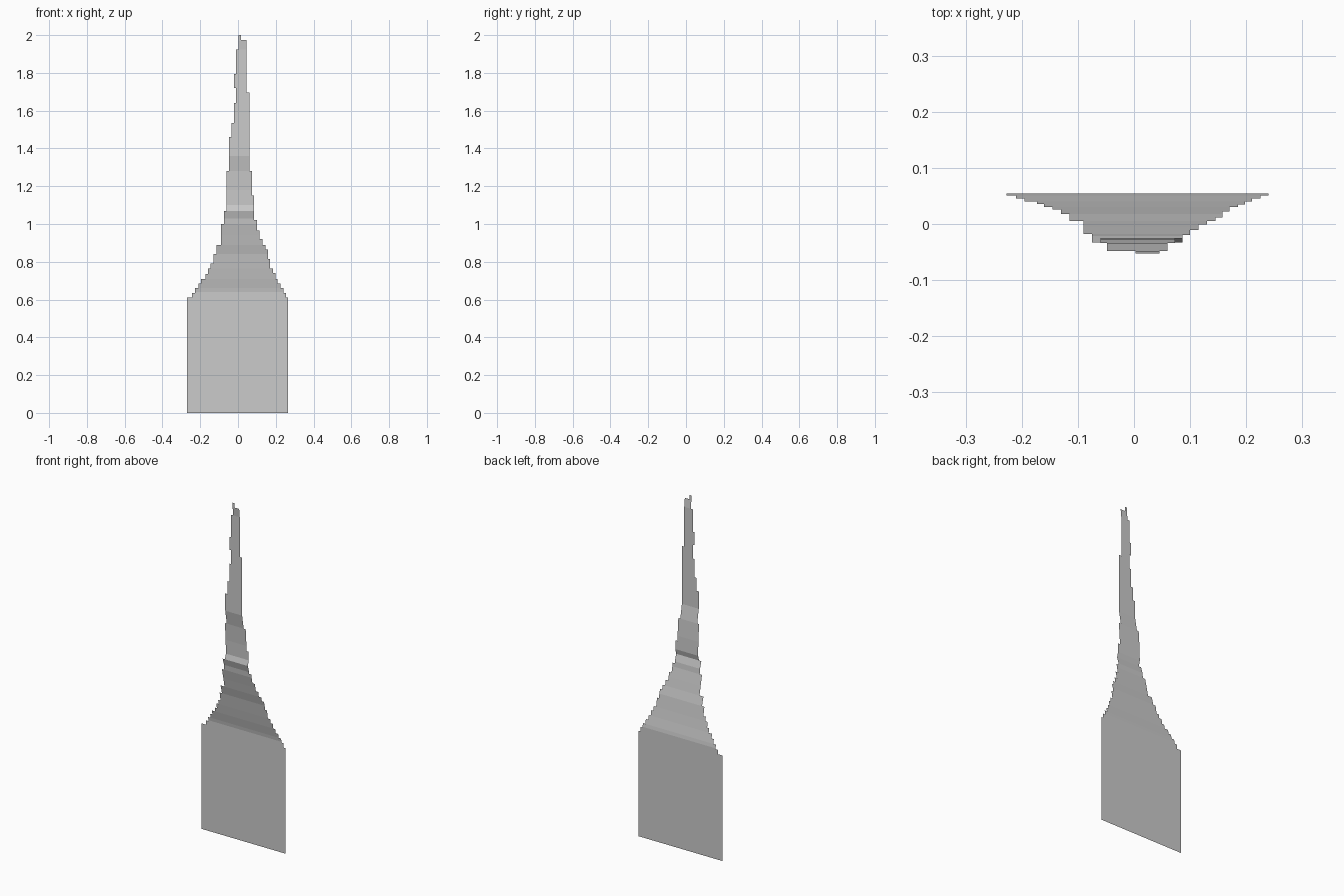
import bpy

if "Cube" in bpy.data.objects:
    bpy.data.objects.remove(bpy.data.objects["Cube"])

# Stepped silhouettes: (edge x, height up to which that x holds)
LEFT = [(-.27, .61), (-.243, .635), (-.227, .66), (-.21, .685), (-.195, .71),
        (-.173, .735), (-.16, .765), (-.145, .79), (-.13, .84), (-.115, .89),
        (-.09, 1.0), (-.075, 1.07), (-.06, 1.28), (-.048, 1.46), (-.034, 1.535),
        (-.021, 1.64), (-.01, 1.72), (-.021, 1.795), (-.01, 1.925), (.003, 2.0)]
RIGHT = [(.265, .61), (.253, .635), (.24, .66), (.225, .685), (.21, .71),
         (.198, .74), (.185, .765), (.17, .815), (.158, .865), (.145, .89),
         (.13, .92), (.115, .965), (.10, 1.02), (.086, 1.15), (.073, 1.28),
         (.06, 1.695), (.045, 1.975), (.016, 2.0)]
# Side profile of the sheet: (height, y)
BEND = [(0, .054), (.64, .054), (.66, .051), (.71, .04), (.765, .03), (.84, .018),
        (.89, .005), (.94, -.005), (1.0, -.018), (1.03, -.021), (1.07, -.033),
        (1.10, -.025), (1.18, -.027), (1.28, -.034), (1.36, -.048),
        (1.925, -.048), (1.97, -.053), (2.0, -.053)]


def edge_at(steps, z):
    return next(x for x, top in steps if z < top)


def bend_at(z):
    for (z0, y0), (z1, y1) in zip(BEND, BEND[1:]):
        if z <= z1:
            return y0 + (y1 - y0) * (z - z0) / (z1 - z0)
    return BEND[-1][1]


def build_sheet(name, z_min, z_max):
    """Stack flat strips between every step of the outline and the profile."""
    levels = sorted({z for _, z in LEFT + RIGHT} | {z for z, _ in BEND})
    levels = [z for z in levels if z_min <= z <= z_max]
    verts, faces = [], []
    for z0, z1 in zip(levels, levels[1:]):
        mid = (z0 + z1) / 2
        l, r, n = edge_at(LEFT, mid), edge_at(RIGHT, mid), len(verts)
        y0, y1 = bend_at(z0), bend_at(z1)
        verts += [(l, y0, z0), (r, y0, z0), (r, y1, z1), (l, y1, z1)]
        faces.append((n, n + 1, n + 2, n + 3))
    mesh = bpy.data.meshes.new(name)
    mesh.from_pydata(verts, [], faces)
    obj = bpy.data.objects.new(name, mesh)
    bpy.context.collection.objects.link(obj)
    return obj


# Flat base panel, leaning flared neck, and narrow spire
build_sheet("base_panel", 0, .61)
build_sheet("flared_neck", .61, 1.07)
build_sheet("spire", 1.07, 2.0)
